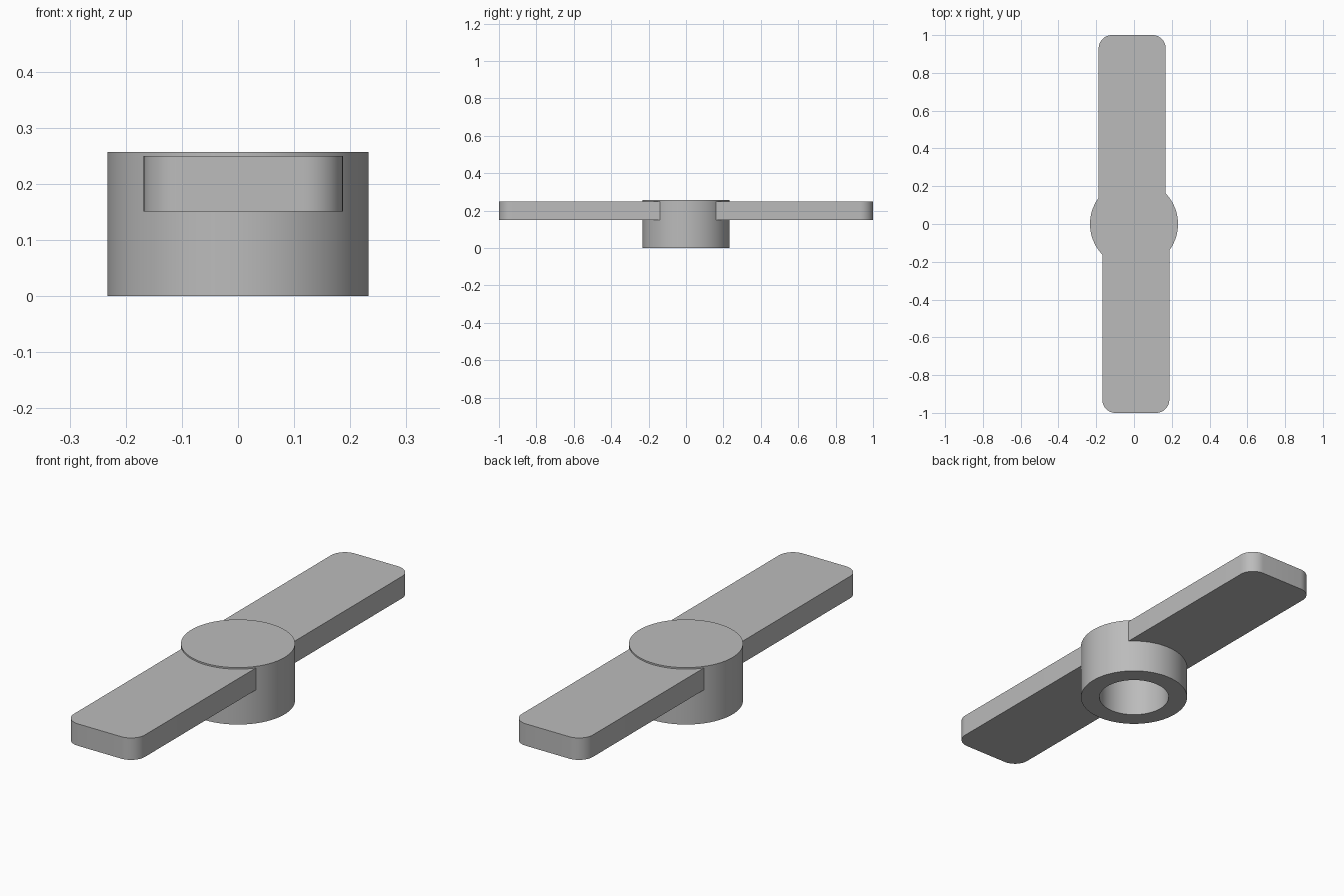
import bpy, bmesh
from math import sin, cos, pi, asin, radians

cube = bpy.data.objects.get("Cube")
if cube:
    bpy.data.objects.remove(cube, do_unlink=True)

grey = bpy.data.materials.new("plain grey")
grey.use_nodes = True
grey.diffuse_color = (0.5, 0.5, 0.5, 1)
grey.node_tree.nodes["Principled BSDF"].inputs["Base Color"].default_value = (0.5, 0.5, 0.5, 1)

HUB_R, HUB_H = 0.233, 0.257
BORE_R, BORE_H = 0.152, 0.21
X_MIN, X_MAX, TIP, CORNER = -0.187, 0.168, 1.0, 0.07
Z_LOW, Z_HIGH = 0.151, 0.25


def finish(name, bm):
    bmesh.ops.recalc_face_normals(bm, faces=bm.faces)
    mesh = bpy.data.meshes.new(name)
    bm.to_mesh(mesh)
    bm.free()
    obj = bpy.data.objects.new(name, mesh)
    bpy.context.collection.objects.link(obj)
    mesh.materials.append(grey)
    bpy.ops.object.select_all(action="DESELECT")
    obj.select_set(True)
    bpy.context.view_layer.objects.active = obj
    bpy.ops.object.shade_smooth_by_angle(angle=radians(30))
    return obj


def arc(cx, cy, r, start, end, steps):
    return [(cx + r * cos(start + (end - start) * i / steps),
             cy + r * sin(start + (end - start) * i / steps)) for i in range(steps + 1)]


def make_hub():
    # Capped ring with a blind bore, open underneath
    bm = bmesh.new()
    n = 96
    profile = [(BORE_R, BORE_H), (BORE_R, 0), (HUB_R, 0), (HUB_R, HUB_H)]
    rings = [[bm.verts.new((r * cos(2 * pi * i / n), r * sin(2 * pi * i / n), z))
              for i in range(n)] for r, z in profile]
    for a, b in zip(rings, rings[1:]):
        for i in range(n):
            j = (i + 1) % n
            bm.faces.new((a[i], a[j], b[j], b[i]))
    bm.faces.new(rings[0])
    bm.faces.new(rings[-1])
    finish("hub", bm)


def make_blade(name, side):
    # Rounded tip, curved root tucked into the hub wall
    root = 0.2
    outline = arc(X_MAX - CORNER, TIP - CORNER, CORNER, 0, pi / 2, 12)
    outline += arc(X_MIN + CORNER, TIP - CORNER, CORNER, pi / 2, pi, 12)
    outline += arc(0, 0, root, pi / 2 - asin(X_MIN / root), pi / 2 - asin(X_MAX / root), 24)
    bm = bmesh.new()
    face = bm.faces.new([bm.verts.new((side * x, side * y, Z_LOW)) for x, y in outline])
    top = bmesh.ops.extrude_face_region(bm, geom=[face], use_keep_orig=True)["geom"]
    bmesh.ops.translate(bm, vec=(0, 0, Z_HIGH - Z_LOW),
                        verts=[v for v in top if isinstance(v, bmesh.types.BMVert)])
    finish(name, bm)


make_hub()
make_blade("back_blade", 1)
make_blade("front_blade", -1)
